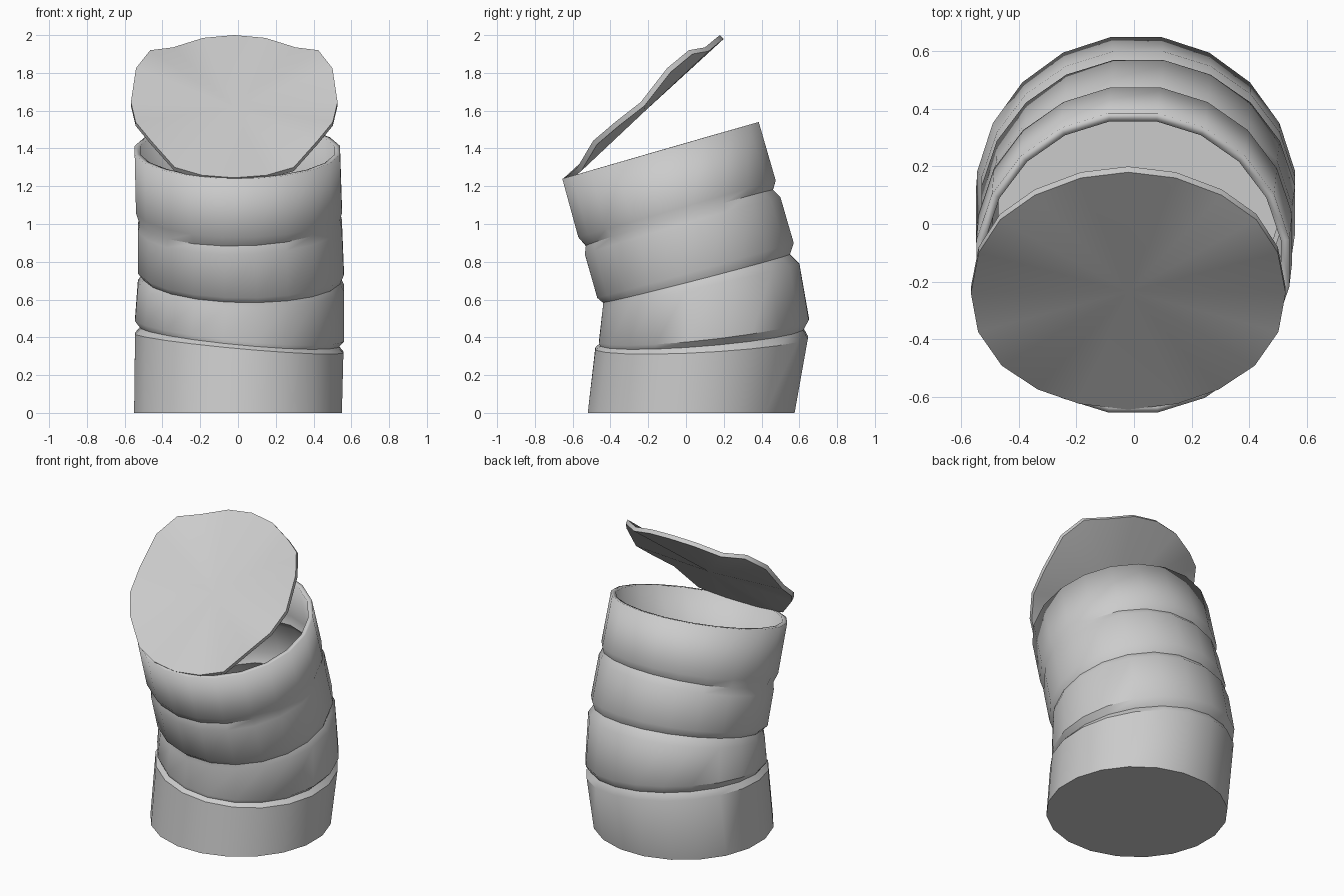
import bpy, math

if "Cube" in bpy.data.objects:
    bpy.data.objects.remove(bpy.data.objects["Cube"])

N = 20  # sides of the can


def make_object(name, verts, faces, angle):
    mesh = bpy.data.meshes.new(name)
    mesh.from_pydata(verts, [], faces)
    mesh.update()
    obj = bpy.data.objects.new(name, mesh)
    bpy.context.collection.objects.link(obj)
    bpy.ops.object.select_all(action='DESELECT')
    obj.select_set(True)
    bpy.context.view_layer.objects.active = obj
    bpy.ops.object.shade_smooth_by_angle(angle=math.radians(angle))
    return obj


def ring(yf, zf, yb, zb, xl, xr, tilt):
    """Tilted oval through a front and a back point, flat side to the front."""
    pts = []
    k = math.cos(math.pi / N)
    for i in range(N):
        a = 2 * math.pi * (i + 0.5) / N
        c, s = math.cos(a) / k, math.sin(a) / k
        pts.append(((xl + xr) / 2 + (xr - xl) / 2 * c,
                    (yf + yb) / 2 + (yb - yf) / 2 * s,
                    (zf + zb) / 2 + (zb - zf) / 2 * s - tilt * c))
    return pts


# Crumpled can body: front y, z, back y, z, left x, right x, sideways tilt
sections = [
    (-.52, 0, .575, 0, -.55, .55, 0),
    (-.48, .34, .645, .40, -.545, .558, .05),
    (-.455, .36, .62, .445, -.515, .53, .05),
    (-.46, .38, .65, .50, -.545, .56, .055),
    (-.44, .56, .60, .79, -.53, .56, .01),
    (-.44, .585, .55, .84, -.50, .54, .01),
    (-.47, .61, .57, .90, -.53, .56, .005),
    (-.535, .84, .50, 1.14, -.53, .55, -.01),
    (-.53, .885, .46, 1.18, -.52, .54, -.01),
    (-.57, .93, .475, 1.23, -.54, .55, 0),
    (-.655, 1.24, .385, 1.54, -.547, .54, 0),
]
verts = [p for s in sections for p in ring(*s)]
faces = [tuple(reversed(range(N)))]
for r in range(len(sections) - 1):
    for i in range(N):
        j = (i + 1) % N
        faces.append((r * N + i, r * N + j, (r + 1) * N + j, (r + 1) * N + i))
can = make_object("can_body", verts, faces, 40)
wall = can.modifiers.new("wall", 'SOLIDIFY')
wall.thickness = 0.03
wall.offset = -1

# Bent lid: right half of the outline from hinge to tip, mirrored to the left
half = [(0, -.645, 1.245), (.17, -.625, 1.258), (.315, -.575, 1.30),
        (.44, -.492, 1.44), (.522, -.375, 1.54), (.547, -.24, 1.645),
        (.52, -.10, 1.825), (.445, .015, 1.92), (.325, .10, 1.935),
        (.165, .16, 1.985), (0, .18, 2.0)]
CX = -.02
outline = [(CX + x, y, z) for x, y, z in half]
outline += [(CX - x, y, z) for x, y, z in half[-2:0:-1]]
top = outline + [(CX, -.235, 1.62)]
M = len(top)
lid_verts = top + [(x, y + .02, z - .02) for x, y, z in top]
lid_faces = []
for i in range(M - 1):
    j = (i + 1) % (M - 1)
    lid_faces += [(M - 1, i, j), (2 * M - 1, M + j, M + i), (i, M + i, M + j, j)]
make_object("open_lid", lid_verts, lid_faces, 40)
